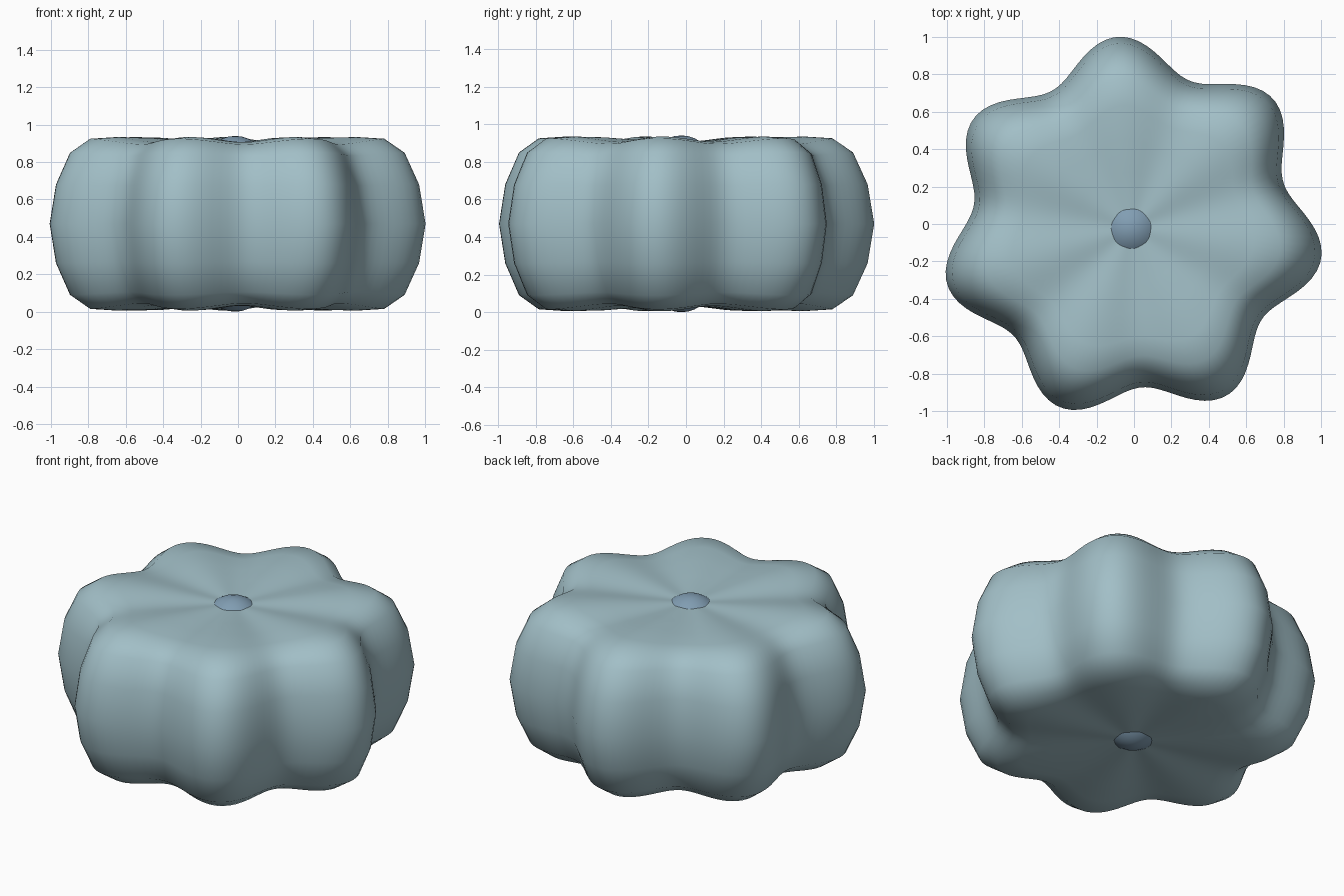
import bpy, bmesh, math

if "Cube" in bpy.data.objects:
    bpy.data.objects.remove(bpy.data.objects["Cube"])

CX, CY, CZ = -0.015, -0.025, 0.47
LOBES, PEAK, SEG = 7, math.radians(94), 140


def material(name, rgb):
    m = bpy.data.materials.new(name)
    m.diffuse_color = (*rgb, 1)
    m.use_nodes = True
    m.node_tree.nodes["Principled BSDF"].inputs["Base Color"].default_value = m.diffuse_color
    return m


body_mat = material("pale blue", (0.36, 0.52, 0.57))
core_mat = material("slate blue", (0.22, 0.34, 0.45))

# Half profile from middle to top: radius at lobe crest, at groove, height at crest, at groove
half = [
    (1.028, 0.850, 0.000, 0.000),
    (0.993, 0.822, 0.210, 0.205),
    (0.915, 0.765, 0.380, 0.365),
    (0.805, 0.680, 0.455, 0.425),
    (0.660, 0.580, 0.464, 0.436),
    (0.480, 0.440, 0.460, 0.438),
    (0.300, 0.290, 0.448, 0.436),
    (0.120, 0.120, 0.436, 0.434),
]
profile = [(a, b, -c, -d) for a, b, c, d in reversed(half[1:])] + half

# Lobed body
bm = bmesh.new()
rings = []
for rp, rv, zp, zv in profile:
    ring = []
    for i in range(SEG):
        t = 2 * math.pi * i / SEG
        k = 0.5 + 0.5 * math.cos(LOBES * (t - PEAK))
        r, z = rv + (rp - rv) * k, zv + (zp - zv) * k
        ring.append(bm.verts.new((CX + r * math.cos(t), CY + r * math.sin(t), CZ + z)))
    rings.append(ring)
for a, b in zip(rings, rings[1:]):
    for i in range(SEG):
        j = (i + 1) % SEG
        bm.faces.new((a[i], a[j], b[j], b[i]))
for ring, z in ((rings[0], -0.434), (rings[-1], 0.434)):
    c = bm.verts.new((CX, CY, CZ + z))
    for i in range(SEG):
        bm.faces.new((ring[i], ring[(i + 1) % SEG], c))
bmesh.ops.recalc_face_normals(bm, faces=bm.faces)
mesh = bpy.data.meshes.new("lobed_body")
bm.to_mesh(mesh)
bm.free()
mesh.materials.append(body_mat)
mesh.shade_smooth()
body = bpy.data.objects.new("lobed_body", mesh)
bpy.context.collection.objects.link(body)

# Core showing as a shallow dome at top and bottom
bpy.ops.mesh.primitive_uv_sphere_add(segments=32, ring_count=24, radius=1, location=(CX, CY, CZ))
core = bpy.context.object
core.name = "core"
core.scale = (0.28, 0.28, 0.47)
core.data.materials.append(core_mat)
bpy.ops.object.shade_smooth()
